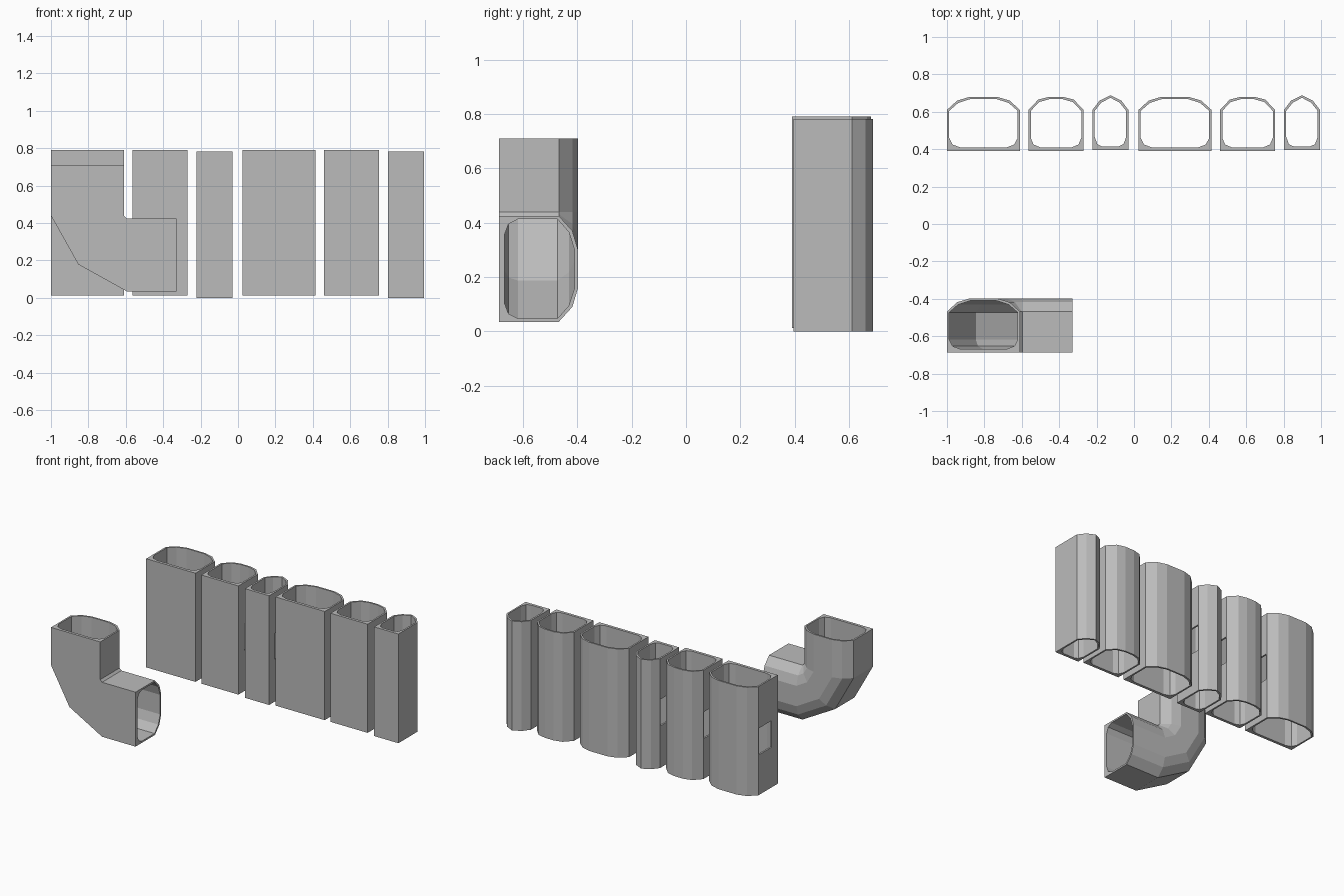
import bpy, bmesh, math

if "Cube" in bpy.data.objects:
    bpy.data.objects.remove(bpy.data.objects["Cube"])

grey = bpy.data.materials.new("plain_grey")
grey.diffuse_color = (0.5, 0.5, 0.5, 1)
grey.use_nodes = True
grey.node_tree.nodes["Principled BSDF"].inputs["Base Color"].default_value = grey.diffuse_color

# Half profiles: (distance from the centre line, depth from the flat front)
LARGE = ([(.195, 0), (.195, .22), (.14, .27), (.073, .29)],
         [(.125, .02), (.165, .035), (.183, .07), (.183, .215), (.135, .257), (.07, .278)])
MEDIUM = ([(.147, 0), (.147, .22), (.095, .275), (.035, .29)],
          [(.085, .02), (.12, .035), (.135, .07), (.135, .215), (.09, .262), (.033, .278)])
SMALL = ([(.096, 0), (.096, .215), (.058, .265), (0, .293)],
         [(.045, .02), (.07, .032), (.084, .07), (.084, .21), (.05, .253), (0, .28)])


def mirrored(half):
    return half + [(-u, v) for u, v in reversed(half) if u > 0]


def tube(name, profile, y0, stations):
    """Hollow tube swept through stations of (x, z, width angle, width scale)."""
    bm = bmesh.new()
    end_edges = [[], []]
    for half in profile:
        pts = mirrored(half)
        n = len(pts)
        rings = [[bm.verts.new((x + u * s * math.cos(a), y0 + v, z + u * s * math.sin(a)))
                  for u, v in pts] for x, z, a, s in stations]
        for r0, r1 in zip(rings, rings[1:]):
            for i in range(n):
                j = (i + 1) % n
                bm.faces.new((r0[i], r0[j], r1[j], r1[i]))
        for k, ring in enumerate((rings[0], rings[-1])):
            end_edges[k] += [bm.edges.get((ring[i], ring[(i + 1) % n])) for i in range(n)]
    # Rims joining the outer and inner walls
    for edges in end_edges:
        bmesh.ops.triangle_fill(bm, edges=edges, use_beauty=True)
    bmesh.ops.recalc_face_normals(bm, faces=bm.faces)
    mesh = bpy.data.meshes.new(name)
    bm.to_mesh(mesh)
    bm.free()
    mesh.materials.append(grey)
    obj = bpy.data.objects.new(name, mesh)
    bpy.context.collection.objects.link(obj)
    return obj


def cut_windows(obj, x, y0):
    """Cut a rectangular opening through both side walls."""
    bpy.ops.mesh.primitive_cube_add(size=1, location=(x, y0 + .14, .395))
    cutter = bpy.context.object
    cutter.name = "window_cutter"
    cutter.scale = (.43, .142, .19)
    cutter.hide_render = True
    mod = obj.modifiers.new("windows", 'BOOLEAN')
    mod.operation = 'DIFFERENCE'
    mod.solver = 'EXACT'
    mod.object = cutter
    bpy.context.view_layer.objects.active = obj
    bpy.ops.object.modifier_apply(modifier=mod.name)
    bpy.data.objects.remove(cutter)


# Row of straight tubes: the left set has side windows, the right set is plain
sizes = [("large", LARGE, -.805, .39, .012, .79),
         ("medium", MEDIUM, -.417, .39, .012, .79),
         ("small", SMALL, -.126, .395, 0, .782)]
for label, profile, x, y0, z0, z1 in sizes:
    for kind, shift in (("windowed", 0), ("plain", 1.024)):
        cx = x + shift
        obj = tube(f"{label}_{kind}_tube", profile, y0, [(cx, z0, 0, 1), (cx, z1, 0, 1)])
        if kind == "windowed":
            cut_windows(obj, cx, y0)

# Elbow: upright leg, one mitred bend section, level leg
tube("elbow_tube", LARGE, -.688, [
    (-.805, .71, 0, 1),
    (-.805, .44, 0, 1),
    (-.7275, .305, math.pi / 4, .915),
    (-.595, .23, math.pi / 2, 1),
    (-.33, .23, math.pi / 2, 1)])
